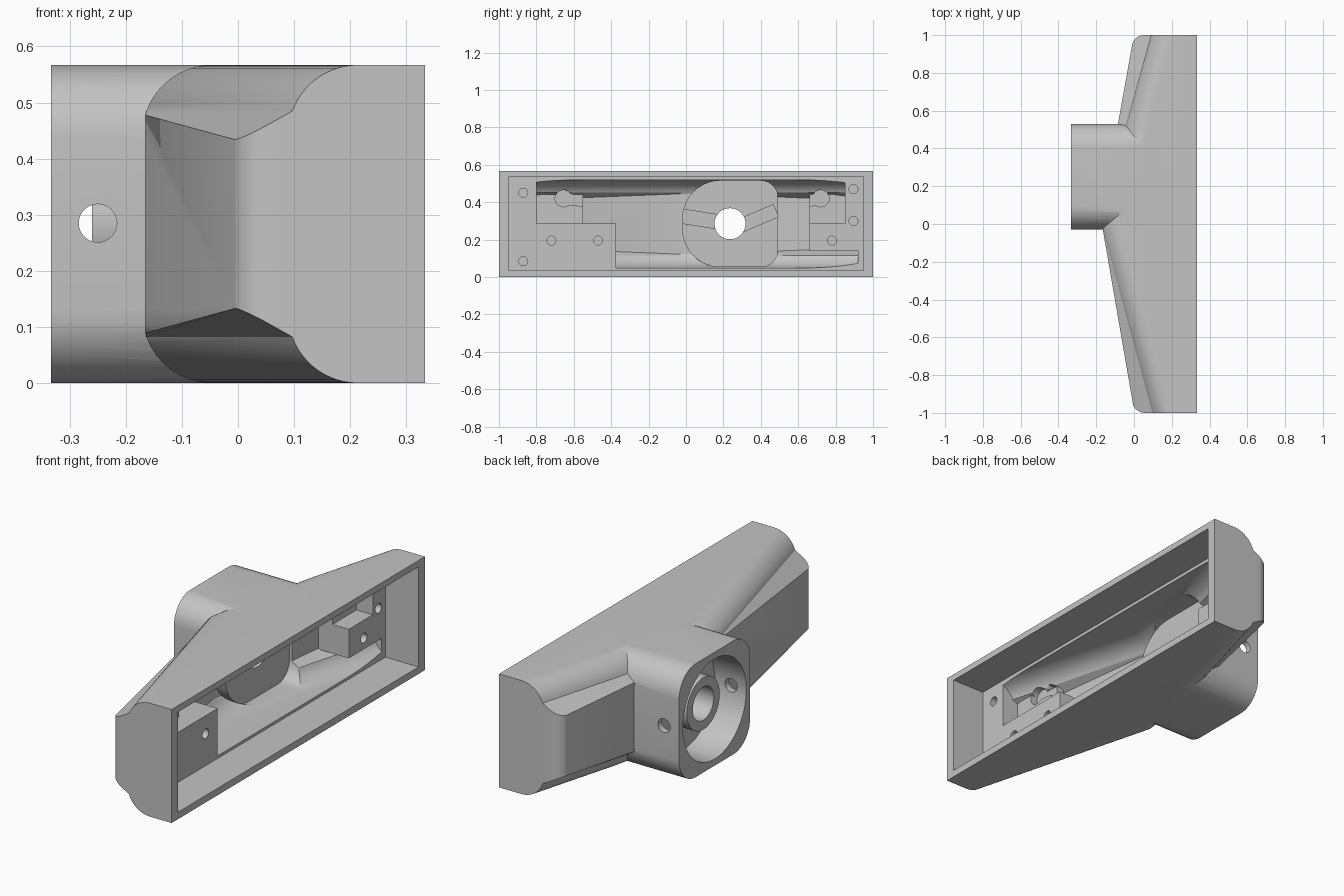
import bpy, bmesh, math
from mathutils import Vector

if "Cube" in bpy.data.objects:
    bpy.data.objects.remove(bpy.data.objects["Cube"], do_unlink=True)

MID = 0.2835          # mid height of the housing
TOP = 2 * MID
FACE = 0.333          # plane of the open side

grey = bpy.data.materials.new("light grey")
grey.use_nodes = True
grey.diffuse_color = (0.55, 0.55, 0.55, 1)
grey.node_tree.nodes["Principled BSDF"].inputs["Base Color"].default_value = grey.diffuse_color


def loft(name, rings):
    """Closed solid through rings of equal point count."""
    bm = bmesh.new()
    loops = [[bm.verts.new(p) for p in ring] for ring in rings]
    n = len(loops[0])
    for a, b in zip(loops, loops[1:]):
        for i in range(n):
            j = (i + 1) % n
            bm.faces.new((a[i], a[j], b[j], b[i]))
    bm.faces.new(loops[0])
    bm.faces.new(loops[-1])
    bmesh.ops.recalc_face_normals(bm, faces=bm.faces)
    mesh = bpy.data.meshes.new(name)
    bm.to_mesh(mesh)
    bm.free()
    mesh.materials.append(grey)
    ob = bpy.data.objects.new(name, mesh)
    bpy.context.collection.objects.link(ob)
    return ob


def prism(name, pts, lo, hi, axis="x"):
    place = {"x": lambda p, d: (d, p[0], p[1]),
             "y": lambda p, d: (p[0], d, p[1]),
             "z": lambda p, d: (p[0], p[1], d)}[axis]
    return loft(name, [[place(p, d) for p in pts] for d in (lo, hi)])


def circle(u, v, r, n=48):
    return [(u + r * math.cos(2 * math.pi * i / n), v + r * math.sin(2 * math.pi * i / n))
            for i in range(n)]


def rect(u0, u1, v0, v1):
    return [(u0, v0), (u1, v0), (u1, v1), (u0, v1)]


def rounded(corners, steps=10):
    """Polygon from (u, v, radius) corners with true arc fillets."""
    out = []
    for i, (u, v, r) in enumerate(corners):
        p = Vector((u, v))
        a = (Vector(corners[i - 1][:2]) - p).normalized()
        b = (Vector(corners[(i + 1) % len(corners)][:2]) - p).normalized()
        if r == 0:
            out.append((u, v))
            continue
        half = a.angle(b) / 2
        centre = p + (a + b).normalized() * r / math.sin(half)
        d0 = p + a * r / math.tan(half) - centre
        d1 = p + b * r / math.tan(half) - centre
        sweep = math.pi - 2 * half
        for k in range(steps + 1):
            t = k / steps
            d = (d0 * math.sin((1 - t) * sweep) + d1 * math.sin(t * sweep)) / math.sin(sweep)
            out.append(tuple(centre + d))
    return out


def slot(u0, v0, u1, v1, width):
    a, b = Vector((u0, v0)), Vector((u1, v1))
    side = (b - a).orthogonal().normalized() * width / 2
    return [tuple(p) for p in (a + side, b + side, b - side, a - side)]


def combine(ob, other, op):
    """Apply a boolean and discard the second solid."""
    mod = ob.modifiers.new("cut", "BOOLEAN")
    mod.object, mod.operation, mod.solver = other, op, "EXACT"
    dg = bpy.context.evaluated_depsgraph_get()
    mesh = bpy.data.meshes.new_from_object(ob.evaluated_get(dg))
    ob.modifiers.clear()
    ob.data = mesh
    bpy.data.objects.remove(other, do_unlink=True)


def add(other):
    combine(body, other, "UNION")


def cut(other):
    combine(body, other, "DIFFERENCE")


def section(y, back, right, shift=0.0, squash=1.0):
    """Wing cross-section: flat back, tapering facet, round shoulder."""
    t = -back / 0.168
    arc_x, arc_z, r = back + 0.093 * (1 - t) + 0.117, MID + 0.159, 0.1245
    half = [(back, MID + 0.149 + 0.046 * t)]
    for k in range(13):
        a = math.radians(70) * (1 - k / 12)
        half.append((arc_x - r * math.sin(a), arc_z + r * math.cos(a)))
    half = [(x + shift, z) for x, z in half] + [(right, TOP)]
    full = half + [(x, TOP - z) for x, z in reversed(half)]
    return [(x, y, MID + (z - MID) * squash) for x, z in full]


STATIONS = [(-1.02, 0.006), (-0.03, -0.165), (0.53, -0.085), (1.02, 0.003)]

# Outer shell: lofted wings trimmed by a plan outline with round end corners
body = loft("handle_housing", [section(y, b, FACE) for y, b in STATIONS])
plan = rounded([(0.5, -1, 0), (0.0, -1, 0.07), (-0.167, -0.03, 0),
                (-0.087, 0.53, 0), (-0.003, 1, 0.07), (0.5, 1, 0)])
combine(body, prism("plan", plan, -0.1, 0.7, "z"), "INTERSECT")

# Rounded square boss on the back
r = 0.13
boss = rounded([(-0.03, 0, r), (0.53, 0, r), (0.53, TOP, r), (-0.03, TOP, r)])
add(prism("boss", boss, -FACE, 0.1))

# Round recess, cross pin hole and inner sleeve
cut(prism("recess", circle(0.25, MID, 0.25, 64), -0.4, -0.16))
cut(prism("pin_hole", circle(-0.25, 0.285, 0.034, 32), -0.1, 0.6, "y"))
add(prism("sleeve", circle(0.235, 0.285, 0.13), -0.26, -0.14))

# Open tray on the face side, down to the shelf
cut(prism("tray", rect(-0.95, 0.95, 0.035, 0.535), 0.15, 0.4))

# Deep pocket following the outer shape, leaving the mounting blocks
pocket = loft("pocket", [section(y, b, 0.3, 0.045, 0.83) for y, b in STATIONS])
shape = [(-0.8, 0.285), (-0.375, 0.285), (-0.375, 0.04), (0.92, 0.04), (0.92, 0.14),
         (0.66, 0.14), (0.66, 0.285), (0.85, 0.285), (0.85, 0.53), (-0.8, 0.53)]
combine(pocket, prism("pocket_shape", shape, -0.3, 0.2), "INTERSECT")
cut(pocket)

# Hub pad with its two wire channels
hub = rounded([(-0.02, 0.055, 0.2), (0.49, 0.055, 0.09),
               (0.49, 0.515, 0.09), (-0.02, 0.515, 0.2)])
cut(prism("hub_clearance", hub, -0.06, 0.1))
add(prism("hub", hub, -0.14, -0.059))
cut(prism("channel_a", slot(-0.05, 0.33, 0.235, 0.285, 0.075), -0.1, 0))
cut(prism("channel_b", slot(0.235, 0.25, 0.48, 0.355, 0.07), -0.1, 0))

# Raised plates with keyhole slots
for y0, y1, hole, end in ((-0.82, -0.55, -0.655, -0.53), (0.66, 0.87, 0.72, 0.64)):
    add(prism("plate", rect(y0, y1, 0.27, 0.44), -0.02, 0.06))
    cut(prism("keyhole", circle(hole, 0.42, 0.045, 24), 0.022, 0.14))
    cut(prism("keyhole_slot", slot(hole, 0.42, end, 0.405, 0.06), 0.022, 0.14))

# Screw holes in the shelf and blocks
for y, z in ((-0.87, 0.45), (-0.87, 0.085), (0.895, 0.47), (0.895, 0.3),
             (-0.72, 0.195), (-0.47, 0.195), (0.78, 0.195)):
    cut(prism("screw_hole", circle(y, z, 0.024, 24), 0.08, 0.2))

# Shaft bore through sleeve and hub
cut(prism("bore", circle(0.235, 0.285, 0.083), -0.4, 0.1))

bpy.ops.object.select_all(action="DESELECT")
body.select_set(True)
bpy.context.view_layer.objects.active = body
bpy.ops.object.shade_smooth_by_angle(angle=math.radians(25))
